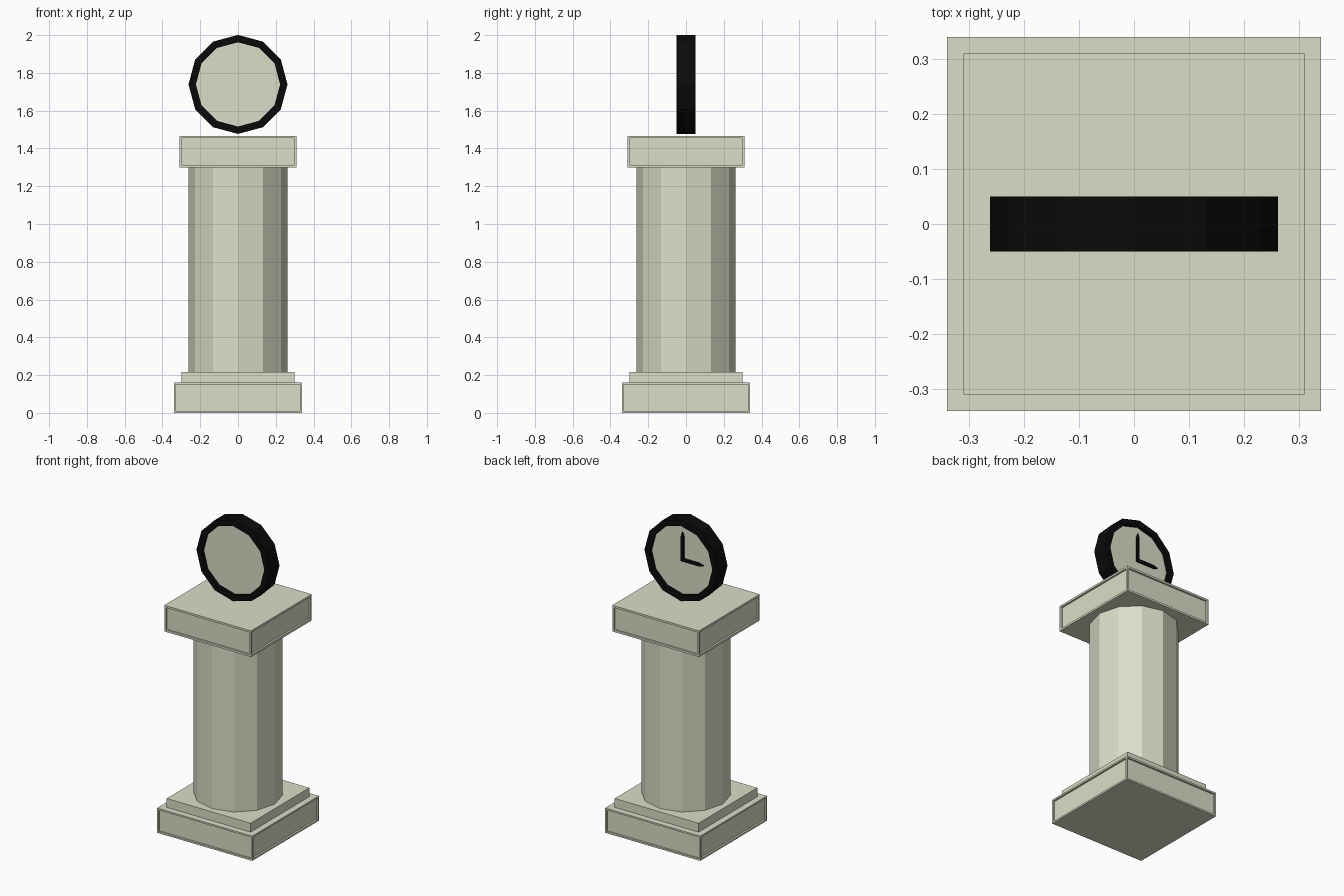
import bpy, bmesh, math
from mathutils import Matrix, Vector

if "Cube" in bpy.data.objects:
    bpy.data.objects.remove(bpy.data.objects["Cube"])


def material(name, color):
    m = bpy.data.materials.new(name)
    m.diffuse_color = (*color, 1)
    m.use_nodes = True
    m.node_tree.nodes["Principled BSDF"].inputs["Base Color"].default_value = m.diffuse_color
    return m


STONE = material("stone", (0.70, 0.73, 0.57))
BLACK = material("black", (0.003, 0.003, 0.003))
CLOCK_Z = 1.739
SIDES = 12


def finish(name, bm, mat):
    bmesh.ops.recalc_face_normals(bm, faces=bm.faces)
    mesh = bpy.data.meshes.new(name)
    bm.to_mesh(mesh)
    bm.free()
    mesh.materials.append(mat)
    ob = bpy.data.objects.new(name, mesh)
    bpy.context.collection.objects.link(ob)
    return ob


def slab(name, half, z0, z1, frame=0, depth=0):
    """Square block, optionally with a sunken panel on each of its four sides."""
    bm = bmesh.new()
    size = Matrix.Diagonal((2 * half, 2 * half, z1 - z0, 1))
    bmesh.ops.create_cube(bm, size=1, matrix=Matrix.Translation((0, 0, (z0 + z1) / 2)) @ size)
    bm.normal_update()
    if frame:
        panels = [f for f in bm.faces if abs(f.normal.z) < 0.5]
        bmesh.ops.inset_individual(bm, faces=panels, thickness=frame)
        bmesh.ops.inset_individual(bm, faces=panels, thickness=0, depth=-depth)
    return finish(name, bm, STONE)


def drum(name, radius, height, matrix, mat):
    bm = bmesh.new()
    bmesh.ops.create_cone(bm, cap_ends=True, segments=SIDES, radius1=radius,
                          radius2=radius, depth=height, matrix=matrix)
    return finish(name, bm, mat)


def ring(name, r_in, r_out, half, z):
    """Faceted ring around the y axis."""
    bm = bmesh.new()
    section = [(r_out, -half), (r_in, -half), (r_in, half), (r_out, half)]
    loops = []
    for i in range(SIDES):
        a = 2 * math.pi * i / SIDES
        loops.append([bm.verts.new((r * math.sin(a), y, z + r * math.cos(a))) for r, y in section])
    for i in range(SIDES):
        a, b = loops[i], loops[(i + 1) % SIDES]
        for j in range(4):
            k = (j + 1) % 4
            bm.faces.new((a[j], a[k], b[k], b[j]))
    return finish(name, bm, BLACK)


def hand(name, length, width, angle):
    """Pointed clock hand on the back face."""
    w = width / 2
    outline = [(-w, -w), (w, -w), (w, length - 0.03), (0, length), (-w, length - 0.03)]
    bm = bmesh.new()
    face = bm.faces.new([bm.verts.new((x, 0.029, z)) for x, z in outline])
    new = bmesh.ops.extrude_face_region(bm, geom=[face])["geom"]
    tops = [v for v in new if isinstance(v, bmesh.types.BMVert)]
    bmesh.ops.translate(bm, verts=tops, vec=Vector((0, 0.011, 0)))
    turn = Matrix.Translation((0, 0, CLOCK_Z)) @ Matrix.Rotation(angle, 4, 'Y')
    bmesh.ops.transform(bm, matrix=turn, verts=bm.verts)
    return finish(name, bm, BLACK)


# Pedestal
slab("base", 0.34, 0, 0.16, 0.015, 0.012)
slab("base_step", 0.30, 0.16, 0.217)
drum("column", 0.263, 1.081, Matrix.Translation((0, 0, 0.7575)), STONE)
slab("capital", 0.31, 1.298, 1.467, 0.018, 0.012)

# Clock
ring("clock_rim", 0.223, 0.262, 0.05, CLOCK_Z)
drum("clock_face", 0.223, 0.06,
     Matrix.Translation((0, 0, CLOCK_Z)) @ Matrix.Rotation(math.pi / 2, 4, 'X'), STONE)
hand("long_hand", 0.18, 0.02, 0)
hand("short_hand", 0.15, 0.02, -math.pi / 2)
